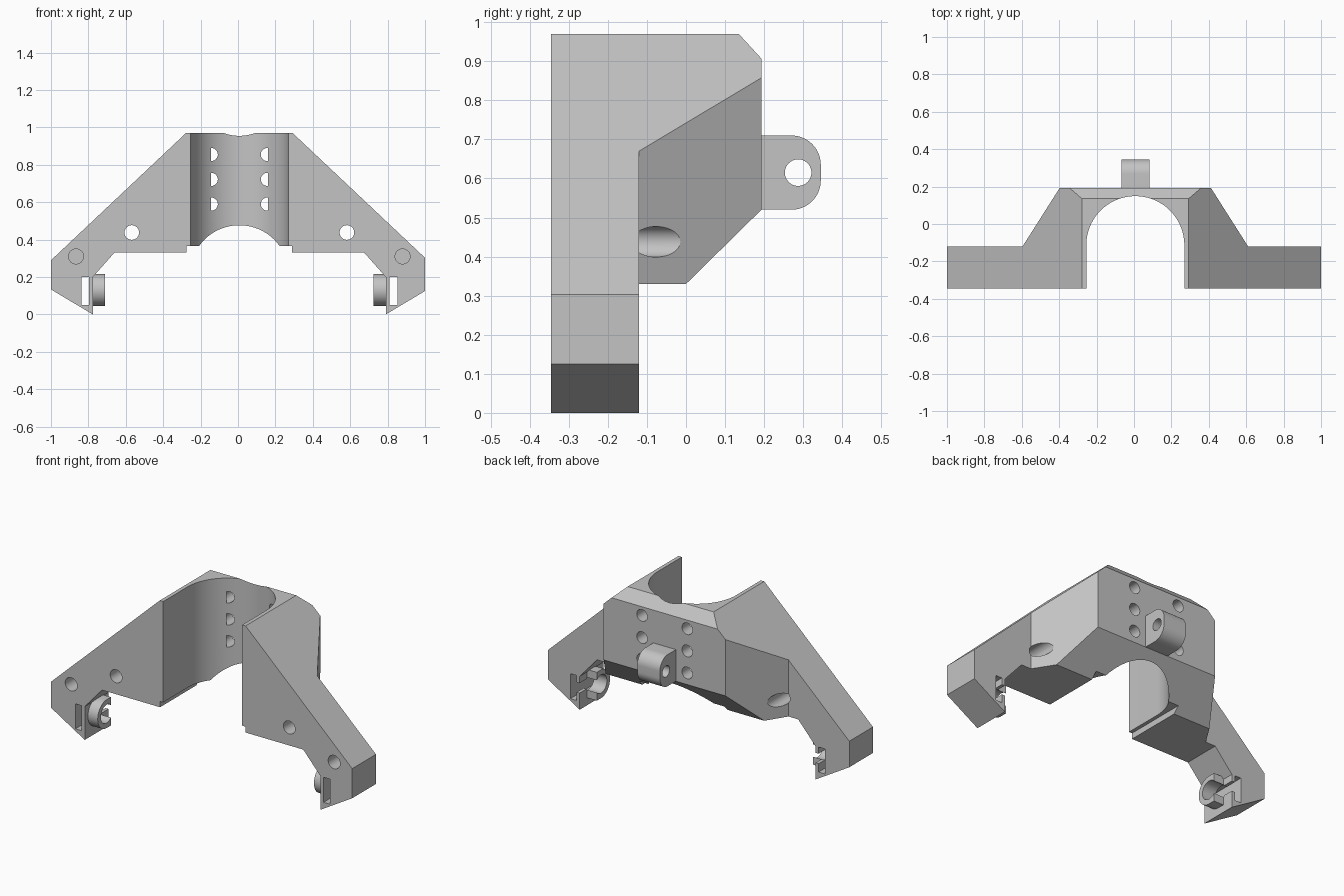
import bpy, bmesh, math
from mathutils import Vector

cube = bpy.data.objects.get("Cube")
if cube:
    bpy.data.objects.remove(cube, do_unlink=True)

MID = 0.007          # mirror plane of the bracket
FRONT, ARM_BACK, BACK = -0.345, -0.12, 0.193

grey = bpy.data.materials.new("plain_grey")
grey.use_nodes = True
COLOUR = (0.55, 0.55, 0.55, 1)
grey.diffuse_color = COLOUR
grey.node_tree.nodes["Principled BSDF"].inputs["Base Color"].default_value = COLOUR


def arc(cx, cy, r, start, end, n=32):
    """Points along an arc, angles in degrees."""
    angles = [math.radians(start + (end - start) * i / n) for i in range(n + 1)]
    return [(cx + r * math.cos(a), cy + r * math.sin(a)) for a in angles]


def circle(cx, cy, r):
    return arc(cx, cy, r, 0, 360, 48)[:-1]


def rect(a0, a1, b0, b1):
    return [(a0, b0), (a1, b0), (a1, b1), (a0, b1)]


def mirrored(half):
    """Close a half outline by mirroring it across the mid plane."""
    return [(MID + u, v) for u, v in half] + [(MID - u, v) for u, v in reversed(half)]


def prism(name, points, axis, lo, hi):
    """Extrude a 2D outline along one axis."""
    place = {"x": lambda p, t: (t, p[0], p[1]),
             "y": lambda p, t: (p[0], t, p[1]),
             "z": lambda p, t: (p[0], p[1], t)}[axis]
    bm = bmesh.new()
    face = bm.faces.new([bm.verts.new(place(p, lo)) for p in points])
    moved = bmesh.ops.extrude_face_region(bm, geom=[face])["geom"]
    shift = Vector(place((0, 0), hi - lo))
    bmesh.ops.translate(bm, vec=shift, verts=[v for v in moved if isinstance(v, bmesh.types.BMVert)])
    bmesh.ops.recalc_face_normals(bm, faces=bm.faces[:])
    mesh = bpy.data.meshes.new(name)
    bm.to_mesh(mesh)
    bm.free()
    mesh.materials.append(grey)
    obj = bpy.data.objects.new(name, mesh)
    bpy.context.collection.objects.link(obj)
    return obj


def combine(target, tool, operation="DIFFERENCE", keep=False):
    """Apply a boolean and discard the tool."""
    mod = target.modifiers.new("boolean", "BOOLEAN")
    mod.operation, mod.object, mod.solver = operation, tool, "EXACT"
    bpy.context.view_layer.objects.active = target
    bpy.ops.object.modifier_apply(modifier=mod.name)
    if not keep:
        bpy.data.objects.remove(tool, do_unlink=True)


def span(side, a, b):
    """Ordered x range at the given distances on one side."""
    return sorted((MID + side * a, MID + side * b))


# Body: front silhouette, trimmed by the plan and side outlines
front_half = [(0.285, 0.97), (1.05, 0.249), (1.05, 0.159), (0.783, 0.0), (0.783, 0.20),
              (0.668, 0.33), (0.283, 0.33), (0.283, 0.365), (0.212, 0.365)]
front_half += arc(0, 0.22, 0.255, 35, 89, 20)
body = prism("bracket_body", mirrored(front_half), "y", -0.5, 0.5)

plan_half = [(1.1, FRONT), (1.1, ARM_BACK), (0.603, ARM_BACK), (0.368, 0.25)]
combine(body, prism("plan", mirrored(plan_half), "z", -0.2, 1.2), "INTERSECT")

side = [(-0.4, -0.1), (0, -0.1), (0, 0.33), (BACK, 0.52), (BACK, 0.907), (0.08, 1.03), (-0.4, 1.03)]
combine(body, prism("side", side, "x", -1, 1), "INTERSECT")

# Vertical bore, open at the front
BORE = 0.262
bore = arc(MID, -0.113, BORE, 0, 180, 64) + [(MID - BORE, -0.6), (MID + BORE, -0.6)]
combine(body, prism("bore", bore, "z", -0.3, 1.3))

# Rear lug with a cross hole
lug_profile = [(0.15, 0.52)] + arc(0.27, 0.595, 0.075, -90, 0, 16)
lug_profile += arc(0.27, 0.635, 0.075, 0, 90, 16) + [(0.15, 0.71)]
lug = prism("rear_lug", lug_profile, "x", MID - 0.075, MID + 0.075)
combine(lug, prism("lug_hole", circle(0.287, 0.615, 0.034), "x", -0.3, 0.3))
combine(body, lug, "UNION")

parts = [body]
for side_sign, label in ((1, "left"), (-1, "right")):
    # Screw holes into the back, arm through hole, blind front hole
    for z in (0.59, 0.722, 0.855):
        combine(body, prism("screw", circle(MID + side_sign * 0.15, z, 0.035), "y", 0.10, 0.4))
    combine(body, prism("through", circle(MID + side_sign * 0.575, 0.438, 0.039), "y", -0.6, 0.6))
    combine(body, prism("blind", circle(MID + side_sign * 0.873, 0.31, 0.04), "y", -0.6, FRONT + 0.12))

    # Slot through the foot
    combine(body, prism("slot", rect(*span(side_sign, 0.803, 0.845), 0.05, 0.20), "y", -0.6, 0.2))

    # C-shaped clip on the inside of the foot, open at the back
    outline = arc(-0.23, 0.13, 0.085, 90, 270) + [(-0.19, 0.045), (-0.19, 0.215)]
    clip = prism(label + "_clip", outline, "x", *span(side_sign, 0.718, 0.795))
    for shape in (circle(-0.23, 0.13, 0.055), rect(-0.23, 0.0, 0.10, 0.16)):
        cutter = prism("clip_opening", shape, "x", *span(side_sign, 0.6, 0.825))
        combine(clip, cutter, keep=True)
        combine(body, cutter)
    parts.append(clip)

# Smooth round surfaces, keep machined edges crisp
bpy.ops.object.select_all(action="DESELECT")
for part in parts:
    part.select_set(True)
bpy.context.view_layer.objects.active = body
bpy.ops.object.shade_smooth_by_angle(angle=math.radians(25))
